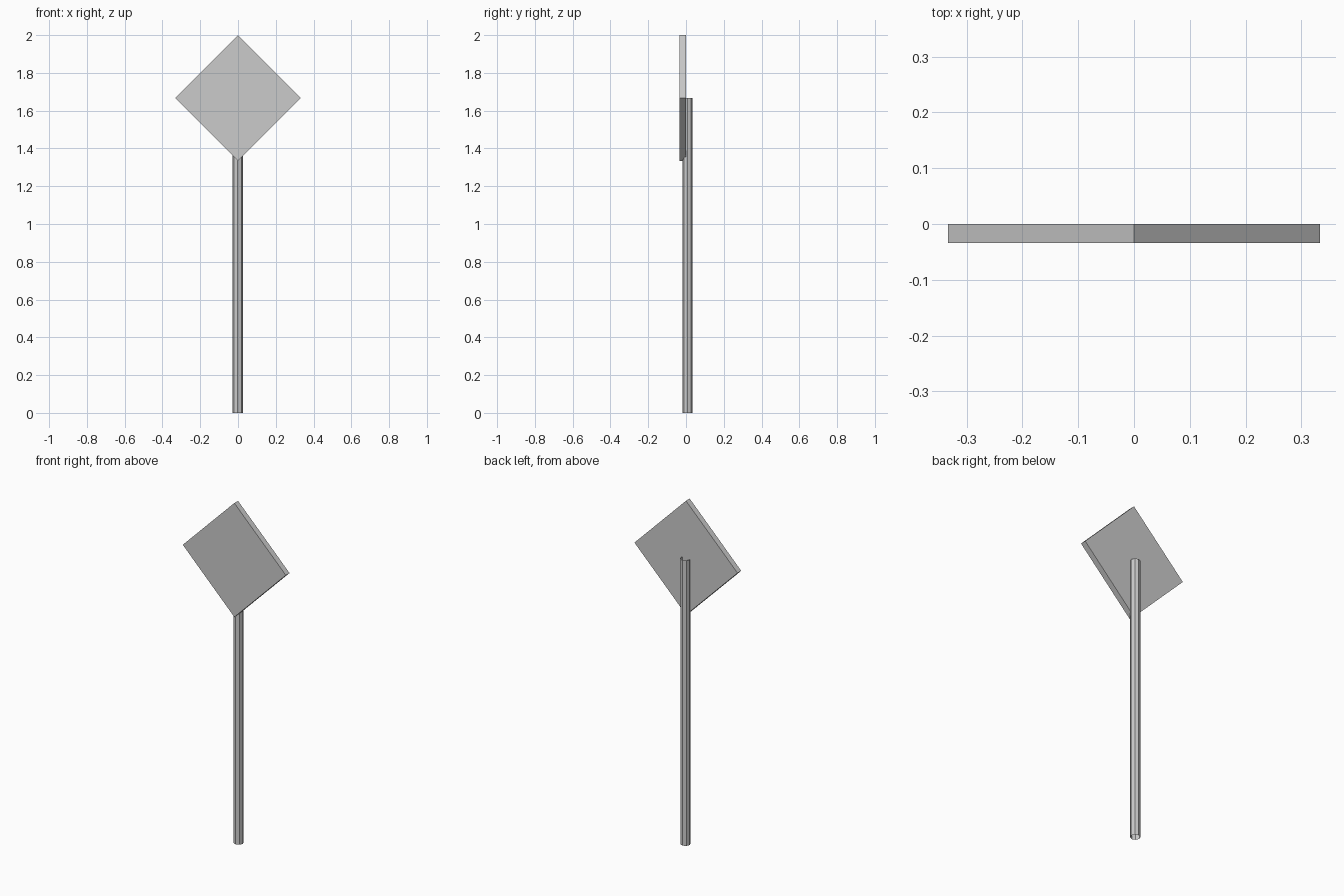
import bpy
import math

cube = bpy.data.objects.get("Cube")
if cube:
    bpy.data.objects.remove(cube, do_unlink=True)

PANEL_HALF = 0.333      # half of the panel's diagonal
PANEL_DEPTH = 0.034
PANEL_Z = 2 - PANEL_HALF
POLE_RADIUS = 0.0275

# Plain grey shared by all parts
grey = bpy.data.materials.new("plain_grey")
grey.use_nodes = True
colour = (0.6, 0.6, 0.6, 1)
grey.diffuse_color = colour
grey.node_tree.nodes["Principled BSDF"].inputs["Base Color"].default_value = colour


def finish(name):
    obj = bpy.context.object
    obj.name = name
    obj.data.name = name
    obj.data.materials.clear()
    obj.data.materials.append(grey)
    return obj


# Square sign panel standing on one corner
bpy.ops.mesh.primitive_cube_add(size=1, location=(0, -PANEL_DEPTH / 2, PANEL_Z),
                                rotation=(0, math.radians(45), 0))
panel = finish("sign_panel")
side = PANEL_HALF * math.sqrt(2)
panel.scale = (side, PANEL_DEPTH, side)

# Open eight-sided tube, sunk into the back of the panel
bpy.ops.mesh.primitive_cylinder_add(vertices=8, radius=POLE_RADIUS, depth=PANEL_Z,
                                    end_fill_type='NOTHING',
                                    location=(-0.002, 0.008, PANEL_Z / 2))
finish("sign_pole")
